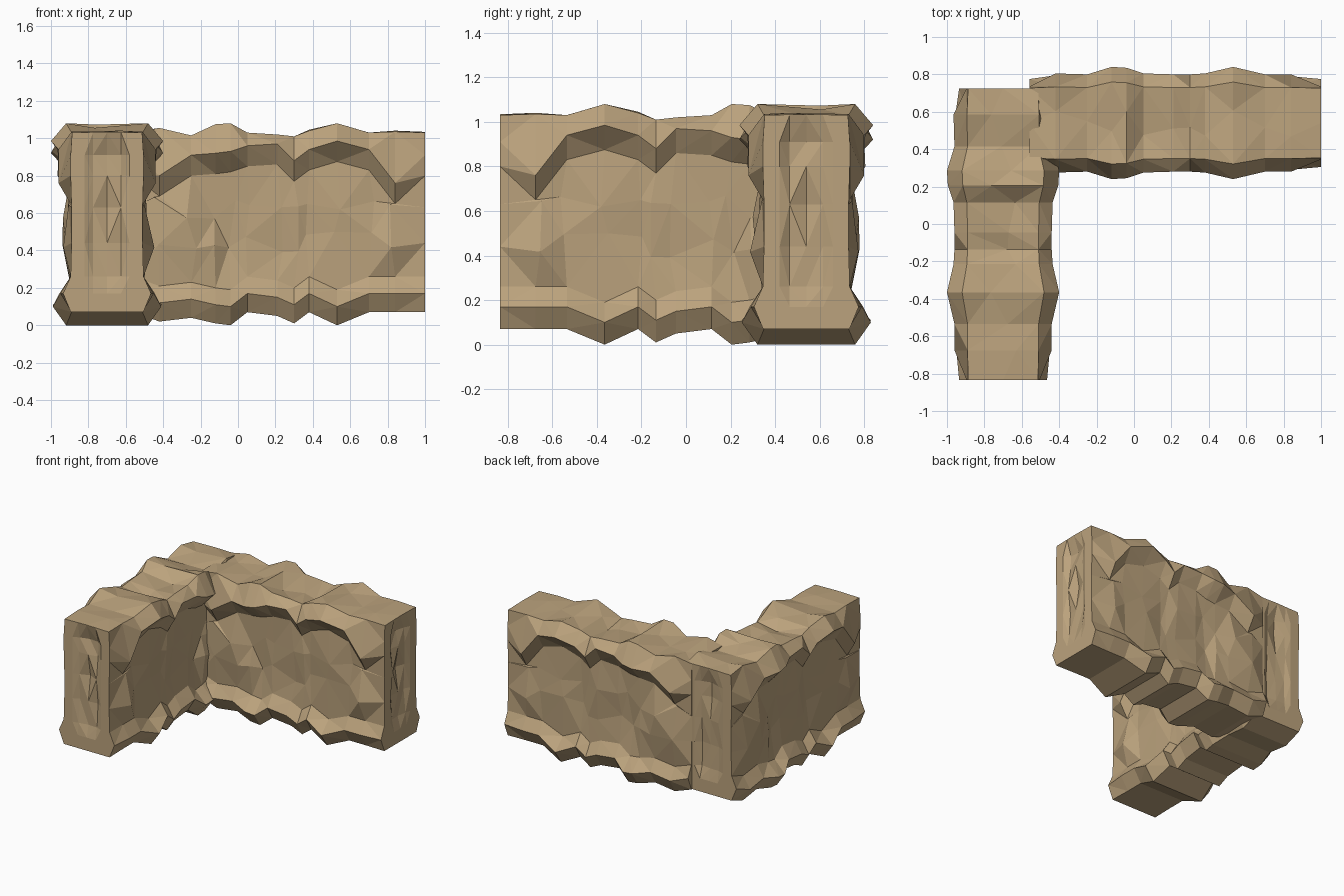
import bpy, bmesh, random

if "Cube" in bpy.data.objects:
    bpy.data.objects.remove(bpy.data.objects["Cube"])

# Stations along one wall: position, base z, top z, half width of rim,
# z where the rim undercut meets the wall, wall half width low / high
STATIONS = [
    (1.00, .07, 1.03, .245, .80, .19, .19),
    (0.84, .07, 1.035, .26, .65, .245, .205),
    (0.70, .07, 1.03, .26, .83, .215, .19),
    (0.53, .00, 1.08, .30, .875, .21, .20),
    (0.38, .07, 1.04, .265, .83, .17, .185),
    (0.30, .01, 1.01, .26, .77, .18, .195),
    (0.21, .05, 1.02, .26, .86, .185, .20),
    (0.05, .07, 1.03, .265, .85, .175, .19),
    (-0.04, .00, 1.08, .295, .82, .18, .18),
    (-0.12, .01, 1.075, .30, .81, .21, .19),
    (-0.25, .04, 1.015, .26, .80, .225, .245),
    (-0.42, .02, 1.055, .265, .69, .23, .215),
    (-0.56, .07, 1.03, .245, .80, .19, .19),
]

stone = bpy.data.materials.new("tan_stone")
stone.diffuse_color = (.50, .365, .205, 1)
stone.use_nodes = True
stone.node_tree.nodes["Principled BSDF"].inputs["Base Color"].default_value = stone.diffuse_color


def half_profile(end, zb, zt, w, zd, low, high):
    """Half width and height from the foot up to the rim of the top."""
    rim = .195 if end else w
    return [(w * .73 + .015 * end, zb), (w - .01, zb + .10), (.195, zb + .19),
            (low, .44), (high, .63), (.195, zd),
            (rim, zd + .11), (.187 if end else w * .73, zt)]


def rock_wall(name, place):
    rng = random.Random(4)
    bm = bmesh.new()
    rings = []
    last = len(STATIONS) - 1
    for k, (u, *shape) in enumerate(STATIONS):
        end = k in (0, last)
        sides = ([], [])
        for i, (w, z) in enumerate(half_profile(end, *shape)):
            loose = i in (3, 4) and not end
            du = rng.uniform(-.03, .03) * loose
            dz = rng.uniform(-.06, .06) * loose
            for side, sign in zip(sides, (-1, 1)):
                dw = rng.uniform(-.012, .012) * loose
                side.append(bm.verts.new(place(u + du, sign * (w + dw), z + dz)))
        # Uneven ridge along the top
        dz = .004 if end else rng.uniform(-.035, .01)
        dv = 0 if end else rng.uniform(-.09, .09)
        ridge = bm.verts.new(place(u, dv, shape[1] + dz))
        rings.append((*sides, ridge))
    # Skin between neighbouring stations
    loops = [f + [r] + b[::-1] for f, b, r in rings]
    n = len(loops[0])
    for a, b in zip(loops, loops[1:]):
        for i in range(n):
            j = (i + 1) % n
            bm.faces.new((a[i], a[j], b[j], b[i]))
    # End faces with shallow vertical grooves
    for k, inward in ((0, -1), (last, 1)):
        u, *shape = STATIONS[k]
        front, back, ridge = rings[k]
        rows = []
        for i, (w, z) in enumerate(half_profile(True, *shape)):
            row = [front[i]]
            for v, depth in ((-.12, 0), (-.075, .03), (0, .04), (.075, .02), (.12, 0)):
                d = depth * rng.uniform(.4, 1.3) if 2 <= i <= 6 else 0
                row.append(bm.verts.new(place(u + inward * d, v, z)))
            rows.append(row + [back[i]])
        for a, b in zip(rows, rows[1:]):
            for i in range(len(a) - 1):
                bm.faces.new((a[i], a[i + 1], b[i + 1], b[i]))
        bm.faces.new(rows[-1] + [ridge])
        bm.faces.new(rows[0])
    # Chiselled triangular facets on the whole surface
    bmesh.ops.recalc_face_normals(bm, faces=bm.faces)
    bmesh.ops.triangulate(bm, faces=bm.faces, quad_method='SHORT_EDGE')
    mesh = bpy.data.meshes.new(name)
    bm.to_mesh(mesh)
    bm.free()
    mesh.materials.append(stone)
    obj = bpy.data.objects.new(name, mesh)
    bpy.context.collection.objects.link(obj)
    return obj


# Two matching walls meeting at the corner, the second mirrored on the diagonal
rock_wall("back_rock_wall", lambda u, v, z: (u, .54 + v, z))
rock_wall("left_rock_wall", lambda u, v, z: (-.70 - v, .165 - u, z))
